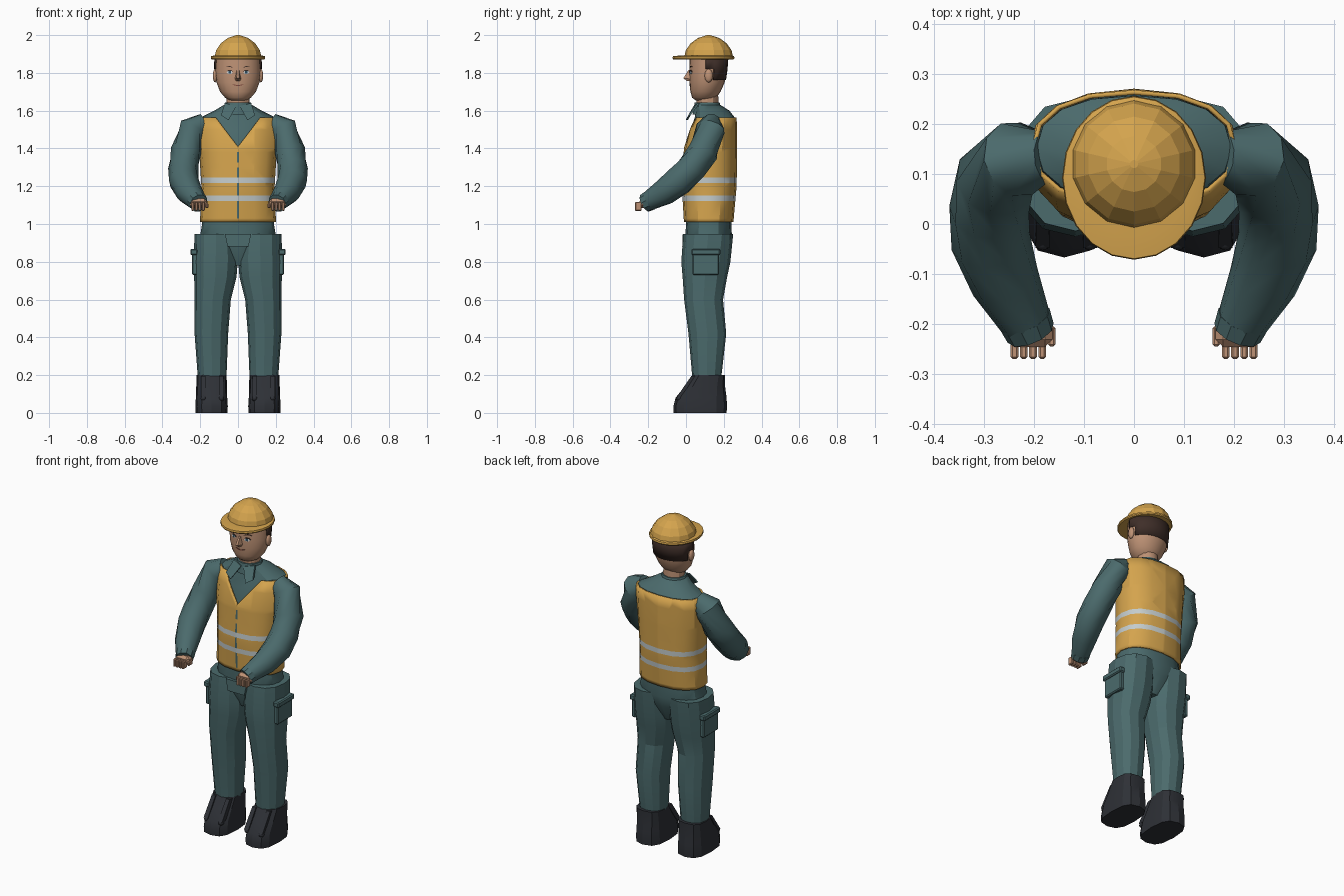
import bpy, bmesh, math
from mathutils import Vector

if "Cube" in bpy.data.objects:
    bpy.data.objects.remove(bpy.data.objects["Cube"])


def material(name, rgb):
    m = bpy.data.materials.new(name)
    m.diffuse_color = (*rgb, 1)
    m.use_nodes = True
    m.node_tree.nodes["Principled BSDF"].inputs["Base Color"].default_value = m.diffuse_color
    return m


YELLOW = material("safety_yellow", (0.66, 0.37, 0.075))
TEAL = material("work_teal", (0.07, 0.145, 0.15))
BOOT = material("boot_black", (0.027, 0.03, 0.037))
SKIN = material("skin", (0.52, 0.29, 0.18))
HAIR = material("hair_brown", (0.05, 0.028, 0.022))
SILVER = material("reflective_silver", (0.55, 0.6, 0.6))
WHITE = material("eye_white", (0.65, 0.65, 0.65))
IRIS = material("iris_blue", (0.03, 0.08, 0.12))
LIP = material("lip", (0.22, 0.07, 0.05))


def finish(name, bm, mats, mirror=False, smooth=30, solid=0):
    bmesh.ops.recalc_face_normals(bm, faces=bm.faces)
    me = bpy.data.meshes.new(name)
    bm.to_mesh(me)
    bm.free()
    for m in mats:
        me.materials.append(m)
    ob = bpy.data.objects.new(name, me)
    bpy.context.collection.objects.link(ob)
    if smooth:
        bpy.ops.object.select_all(action='DESELECT')
        ob.select_set(True)
        bpy.context.view_layer.objects.active = ob
        bpy.ops.object.shade_smooth_by_angle(angle=math.radians(smooth))
    if solid:
        mod = ob.modifiers.new("thickness", 'SOLIDIFY')
        mod.thickness, mod.offset = solid, -1
    if mirror:
        ob.modifiers.new("mirror", 'MIRROR').use_mirror_merge = False
    return ob


def bridge(rings, caps=True):
    """Join point rings into a skin."""
    bm = bmesh.new()
    vs = [[bm.verts.new(p) for p in r] for r in rings]
    n = len(vs[0])
    for a, b in zip(vs, vs[1:]):
        for i in range(n):
            j = (i + 1) % n
            bm.faces.new((a[i], a[j], b[j], b[i]))
    if caps:
        bm.faces.new(vs[0][::-1])
        bm.faces.new(vs[-1])
    return bm


def oval(x, y, z, rx, ry, n=12, e=2.0):
    pts = []
    for i in range(n):
        a = 2 * math.pi * i / n + math.pi / 2
        c, s = math.cos(a), math.sin(a)
        pts.append((x + rx * math.copysign(abs(c) ** (2 / e), c),
                    y + ry * math.copysign(abs(s) ** (2 / e), s), z))
    return pts


def loft(name, rows, mat, n=12, e=2.0, **kw):
    return finish(name, bridge([oval(*r, n=n, e=e) for r in rows]), [mat], **kw)


def tube(name, pts, radii, mat, n=10, **kw):
    pts = [Vector(p) for p in pts]
    rings = []
    for i, p in enumerate(pts):
        t = pts[min(i + 1, len(pts) - 1)] - pts[max(i - 1, 0)]
        q = t.to_track_quat('Z', 'Y')
        rings.append([p + q @ Vector((radii[i] * math.cos(2 * math.pi * k / n),
                                      radii[i] * math.sin(2 * math.pi * k / n), 0)) for k in range(n)])
    return finish(name, bridge(rings), [mat], **kw)


def box(name, lo, hi, mat, bevel=0, **kw):
    bm = bmesh.new()
    bmesh.ops.create_cube(bm, size=1)
    for v in bm.verts:
        v.co = [lo[i] + (v.co[i] + 0.5) * (hi[i] - lo[i]) for i in range(3)]
    if bevel:
        bmesh.ops.bevel(bm, geom=bm.edges[:], offset=bevel, segments=1, affect='EDGES')
    return finish(name, bm, [mat], smooth=0, **kw)


def prism(name, pts, depth, mat, **kw):
    """Thin plate: outline extruded backward along y."""
    back = [(x, y + depth, z) for x, y, z in pts]
    return finish(name, bridge([pts, back]), [mat], smooth=0, **kw)


def ball(name, c, r, mat, **kw):
    bm = bmesh.new()
    bmesh.ops.create_uvsphere(bm, u_segments=10, v_segments=6, radius=1)
    for v in bm.verts:
        v.co = [c[i] + v.co[i] * r[i] for i in range(3)]
    return finish(name, bm, [mat], smooth=60, **kw)


# Shirt torso with hips
TORSO = [(1.0, .12, .19, .12), (1.2, .123, .183, .134), (1.4, .13, .195, .13),
         (1.5, .142, .2, .117), (1.565, .152, .195, .105)]
rows = [(0, .11, .78, .05, .07), (0, .115, .88, .16, .115), (0, .12, .94, .2, .123)]
rows += [(0, cy, z, rx, ry) for z, cy, rx, ry in TORSO]
rows += [(0, .14, 1.6, .125, .09), (0, .115, 1.63, .075, .068)]
loft("shirt", rows, TEAL, n=16, e=2.3)

# Vest: cut with a V neck, stripes and centre zip
bm = bridge([oval(0, cy, z, rx + .011, ry + .011, 16, 2.3) for z, cy, rx, ry in TORSO], caps=False)
for v in bm.verts:
    v.co.z += 0.01 if v.co.z < 1.1 else 0
cuts = [((0, 0, z), (0, 0, 1)) for z in (1.03, 1.123, 1.152, 1.217, 1.246, 1.30, 1.325, 1.38)]
cuts += [((s * .006, 0, 0), (1, 0, 0)) for s in (-1, 1)]
cuts += [((0, 0, 1.41), (s * .15, 0, -.115)) for s in (-1, 1)]
for co, no in cuts:
    bmesh.ops.bisect_plane(bm, geom=bm.verts[:] + bm.edges[:] + bm.faces[:], plane_co=co, plane_no=no)
bmesh.ops.delete(bm, geom=[f for f in bm.faces if f.calc_center_median().y < .13 and
                           f.calc_center_median().z > 1.41 + abs(f.calc_center_median().x) * 1.304],
                 context='FACES')
for f in bm.faces:
    c = f.calc_center_median()
    if 1.123 < c.z < 1.152 or 1.217 < c.z < 1.246:
        f.material_index = 1
    elif abs(c.x) < .006 and c.y < .1 and (1.03 < c.z < 1.30 or 1.325 < c.z < 1.38):
        f.material_index = 2
finish("vest", bm, [YELLOW, SILVER, TEAL], solid=.009)

# Collar and its points
loft("collar", [(0, .115, 1.58, .085, .08), (0, .112, 1.642, .07, .066)], TEAL)
prism("collar_point", [(.008, .04, 1.625), (.07, .06, 1.64), (.09, .012, 1.575), (.05, -.002, 1.55)],
      .012, TEAL, mirror=True)

# Sleeves with cuffs
tube("sleeve", [(.175, .135, 1.54), (.235, .13, 1.505), (.277, .09, 1.38), (.29, .03, 1.295),
                (.287, -.035, 1.23), (.258, -.115, 1.168), (.212, -.205, 1.117)],
     [.05, .078, .082, .08, .08, .07, .05], TEAL, mirror=True, smooth=40)
tube("cuff", [(.219, -.19, 1.125), (.207, -.218, 1.11)], [.054, .05], TEAL, mirror=True)

# Hands
box("palm", (.163, -.246, 1.085), (.255, -.185, 1.135), SKIN, bevel=.015, mirror=True)
for i in range(4):
    x = .176 + i * .0185
    box(f"finger_{i + 1}", (x, -.27, 1.07), (x + .0155, -.235, 1.117), SKIN, bevel=.004, mirror=True)
box("thumb", (.157, -.245, 1.085), (.172, -.205, 1.11), SKIN, bevel=.004, mirror=True)

# Trousers
loft("trouser_leg", [(.137, .11, .19, .076, .077), (.141, .113, .42, .089, .1),
                     (.134, .093, .6, .096, .103), (.12, .1, .72, .112, .118),
                     (.118, .105, .8, .117, .13), (.117, .118, .948, .113, .132)],
     TEAL, n=12, e=2.3, mirror=True, smooth=15)
prism("fly_flap", [(-.07, -.017, .948), (.07, -.017, .948), (.055, -.02, .88), (-.055, -.02, .88)], .06, TEAL)

# Cargo pockets
box("cargo_pocket", (.215, .035, .73), (.243, .175, .85), TEAL, bevel=.006, mirror=True)
box("pocket_flap", (.215, .028, .835), (.252, .182, .868), TEAL, bevel=.006, mirror=True)

# Boots
loft("boot", [(.14, .075, .0, .084, .14), (.14, .075, .035, .086, .142), (.14, .08, .08, .083, .135),
              (.14, .1, .14, .081, .107), (.14, .121, .2, .08, .085)],
     BOOT, n=12, e=2.8, mirror=True, smooth=25)
for i, x in enumerate((.088, .183)):
    ball(f"boot_knob_{i + 1}", (x, -.035, .078), (.016, .018, .016), BOOT, mirror=True)
    prism(f"boot_strap_{i + 1}", [(x - .014, -.048, .085), (x + .014, -.048, .085),
                                  (x + .012, .028, .195), (x - .012, .028, .195)], .04, BOOT, mirror=True)

# Head and neck
HEAD = [(1.655, .095, .045, .045), (1.668, .097, .068, .064), (1.70, .103, .095, .08),
        (1.75, .112, .114, .093), (1.80, .115, .12, .097), (1.88, .12, .118, .1)]
loft("neck", [(0, .115, 1.6, .062, .058), (0, .112, 1.7, .06, .058)], SKIN)
loft("head", [(0, cy, z, rx, ry) for z, cy, rx, ry in HEAD], SKIN, n=20, smooth=50)
ball("ear", (.121, .12, 1.785), (.013, .022, .036), SKIN, mirror=True)


def face_point(x, z, lift=.003):
    for a, b in zip(HEAD, HEAD[1:]):
        if a[0] <= z <= b[0]:
            t = (z - a[0]) / (b[0] - a[0])
            cy, rx, ry = (a[k] + t * (b[k] - a[k]) for k in (1, 2, 3))
            return (x, cy - ry * math.sqrt(1 - (x / rx) ** 2) - lift, z)


def patch(name, outline, mat, lift=.003, mirror=True):
    prism(name, [face_point(x, z, lift) for x, z in outline], .006, mat, mirror=mirror)


# Facial features
patch("eye", [(.027, 1.802), (.036, 1.812), (.052, 1.812), (.062, 1.803), (.052, 1.795), (.036, 1.795)], WHITE)
patch("iris", [(.037, 1.811), (.051, 1.811), (.051, 1.796), (.037, 1.796)], IRIS, .0045)
patch("eyelid", [(.025, 1.803), (.036, 1.815), (.053, 1.815), (.064, 1.804), (.053, 1.811), (.036, 1.811)],
      HAIR, .0045)
patch("eyebrow", [(.024, 1.828), (.045, 1.837), (.068, 1.83), (.045, 1.831)], HAIR)
patch("mouth", [(0, 1.73), (.018, 1.733), (.032, 1.741), (.018, 1.738), (0, 1.735)], LIP)
bm = bridge([[(-.008, .03, 1.815), (.008, .03, 1.815), (.005, .013, 1.815), (-.005, .013, 1.815)],
             [(-.019, .03, 1.767), (.019, .03, 1.767), (.007, -.014, 1.772), (-.007, -.014, 1.772)],
             [(-.014, .03, 1.757), (.014, .03, 1.757), (.005, .005, 1.757), (-.005, .005, 1.757)]])
finish("nose", bm, [SKIN], smooth=0)

# Hair: shell around the back of the head with sideburns
bm = bridge([oval(0, .118, z, rx, ry, 20) for z, rx, ry in
             ((1.762, .121, .094), (1.82, .127, .102), (1.885, .125, .107))], caps=False)
bmesh.ops.bisect_plane(bm, geom=bm.verts[:] + bm.edges[:] + bm.faces[:], plane_co=(0, .103, 0), plane_no=(0, 1, 0))
bmesh.ops.delete(bm, geom=[f for f in bm.faces if f.calc_center_median().y <
                           (.103 if f.calc_center_median().z > 1.82 else .145)], context='FACES')
finish("hair", bm, [HAIR], solid=.012)

# Hard hat
loft("hat_brim", [(0, .0925, 1.872, .14, .16), (0, .0925, 1.878, .144, .164), (0, .0925, 1.888, .142, .162),
                  (0, .11, 1.893, .125, .135)], YELLOW, n=20, smooth=20)
loft("hat_dome", [(0, .12, 1.88, .128, .13), (0, .12, 1.92, .119, .121), (0, .12, 1.957, .093, .095),
                  (0, .12, 1.985, .055, .056), (0, .12, 2.0, .008, .008)], YELLOW, n=14, smooth=0)
